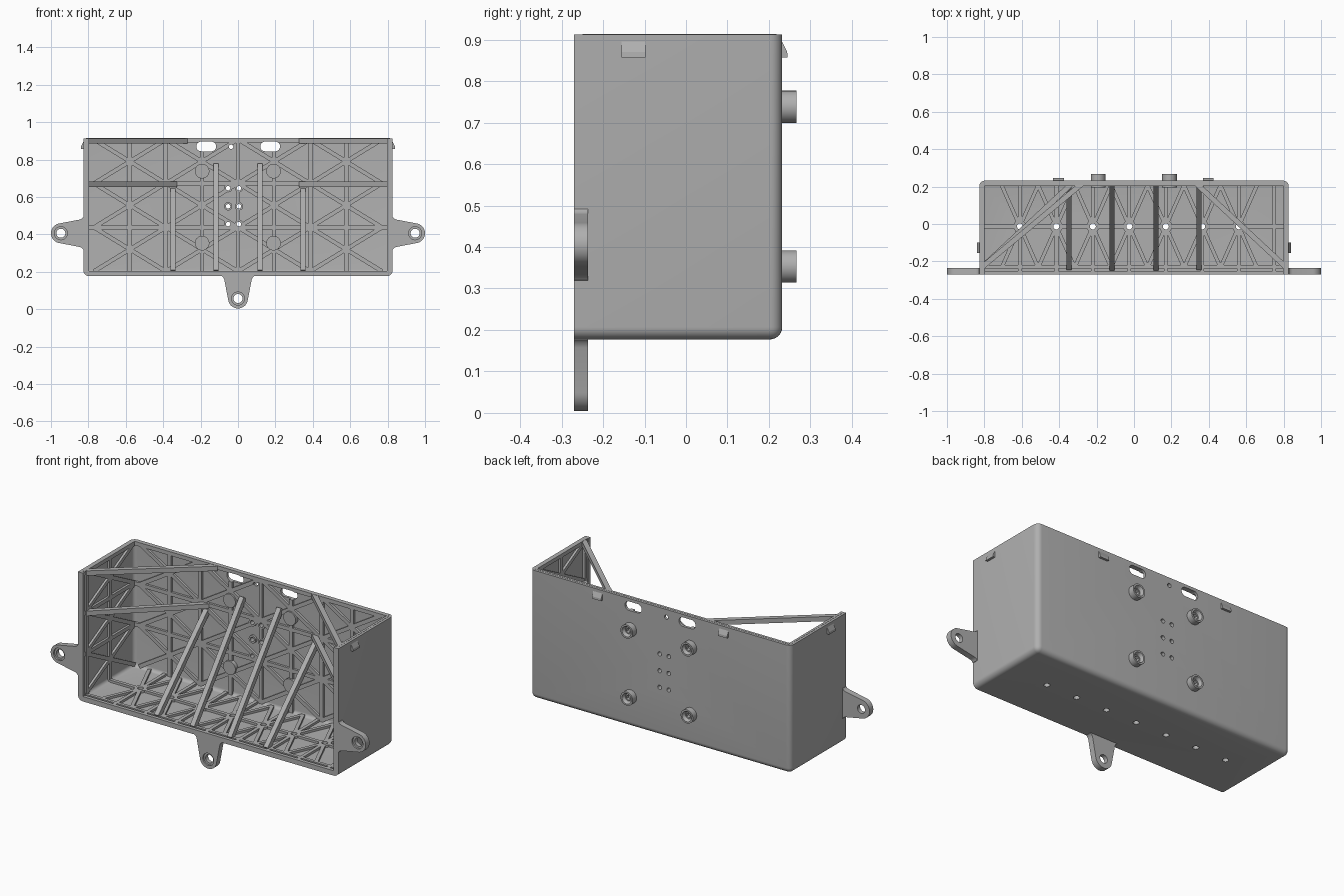
import bpy, bmesh, math
from mathutils import Matrix, Vector

if "Cube" in bpy.data.objects:
    bpy.data.objects.remove(bpy.data.objects["Cube"], do_unlink=True)

grey = bpy.data.materials.new("plain_grey")
grey.use_nodes = True
grey.diffuse_color = (0.43, 0.43, 0.43, 1)
grey.node_tree.nodes["Principled BSDF"].inputs["Base Color"].default_value = (0.43, 0.43, 0.43, 1)

X, Y, Z = Vector((1, 0, 0)), Vector((0, 1, 0)), Vector((0, 0, 1))
W, FRONT, BACK, LOW, TOP = 0.827, -0.27, 0.232, 0.177, 0.913
SKIN, RIB = 0.015, 0.014


def finish(name, bm):
    bmesh.ops.recalc_face_normals(bm, faces=bm.faces)
    me = bpy.data.meshes.new(name)
    bm.to_mesh(me)
    bm.free()
    ob = bpy.data.objects.new(name, me)
    bpy.context.collection.objects.link(ob)
    me.materials.append(grey)
    return ob


def box(bm, lo, hi):
    lo, hi = Vector(lo), Vector(hi)
    m = Matrix.Translation((lo + hi) / 2) @ Matrix.Diagonal((*(hi - lo), 1))
    return bmesh.ops.create_cube(bm, size=1, matrix=m)["verts"]


def beam(bm, p, q, normal, width, height):
    """Bar from p to q, its height measured along the normal."""
    p, q = Vector(p), Vector(q)
    d = (q - p).normalized()
    n = (normal - d * normal.dot(d)).normalized()
    m = Matrix((d * (q - p).length, d.cross(n) * width, n * height)).transposed().to_4x4()
    bmesh.ops.create_cube(bm, size=1, matrix=Matrix.Translation((p + q) / 2) @ m)


def rod(bm, p, q, r1, r2=None, sides=32):
    p, q = Vector(p), Vector(q)
    m = Matrix.Translation((p + q) / 2) @ (q - p).to_track_quat("Z", "Y").to_matrix().to_4x4()
    bmesh.ops.create_cone(bm, cap_ends=True, segments=sides, radius1=r1,
                          radius2=r1 if r2 is None else r2, depth=(q - p).length, matrix=m)


def cut(ob, cutter, self_cut=False):
    mod = ob.modifiers.new("cut", "BOOLEAN")
    mod.operation, mod.solver, mod.object = "DIFFERENCE", "EXACT", cutter
    mod.use_self = self_cut
    bpy.ops.object.select_all(action="DESELECT")
    bpy.context.view_layer.objects.active = ob
    ob.select_set(True)
    bpy.ops.object.modifier_apply(modifier=mod.name)


def smooth(ob):
    bpy.ops.object.select_all(action="DESELECT")
    bpy.context.view_layer.objects.active = ob
    ob.select_set(True)
    bpy.ops.object.shade_smooth_by_angle(angle=math.radians(35))


def rounded_block(name, lo, hi, radius):
    """Block with round bottom and rear edges, sharp at the front and top."""
    bm = bmesh.new()
    box(bm, lo, hi)
    mids = [(e, (e.verts[0].co + e.verts[1].co) / 2) for e in bm.edges]
    edges = [e for e, c in mids if c.y > lo[1] + 0.01 and
             (c.z < lo[2] + 0.01 or (c.y > hi[1] - 0.01 and c.z < hi[2] - 0.01))]
    bmesh.ops.bevel(bm, geom=edges, offset=radius, segments=6, profile=0.5, affect="EDGES")
    return finish(name, bm)


# Drill for every hole: floor, rear wall, cable slots
bm = bmesh.new()
floor_x = [-0.61 + 0.195 * i for i in range(7)]
for x in floor_x:
    rod(bm, (x, -0.013, 0.1), (x, -0.013, 0.25), 0.016, sides=20)
small_holes = [(-0.037, 0.868)] + [(x, z) for x in (-0.053, 0.005) for z in (0.455, 0.55, 0.647)]
for x, z in small_holes:
    rod(bm, (x, 0.1, z), (x, 0.3, z), 0.012, sides=20)
for s in (-0.17, 0.172):
    n0 = len(bm.verts)
    rod(bm, (s, 0.1, 0.87), (s, 0.3, 0.87), 0.026)
    bm.verts.ensure_lookup_table()
    for v in bm.verts[n0:]:
        v.co.x += math.copysign(0.027, v.co.x - s) if abs(v.co.x - s) > 1e-4 else 0.027
drill = finish("drill", bm)

# Open tray
tray = rounded_block("tray", (-W, FRONT, LOW), (W, BACK, TOP), 0.03)
cavity = rounded_block("cavity", (-W + SKIN, -0.4, LOW + SKIN), (W - SKIN, BACK - SKIN, 1.1), 0.02)
cut(tray, cavity)
cut(tray, drill)
smooth(tray)


def ribs(name, place, normal, size, us, vs, segments, width):
    """Raised ribs on one inner wall: border, straight ribs and diagonals."""
    (u0, u1), (v0, v1) = size
    lines = [((u, v0), (u, v1)) for u in us] + [((u0, v), (u1, v)) for v in vs] + segments
    bm = bmesh.new()
    for a, b in lines:
        beam(bm, place(*a), place(*b), normal, width, RIB)
    return bm


def clipped(nodes, run, rise, size):
    """Diagonals leaving each node, cut off at the wall limits."""
    (u0, u1), (v0, v1) = size
    out = []
    for u, v in nodes:
        for su in (-1, 1):
            for sv in (-1, 1):
                t = 1.0
                for c, d, lo, hi in ((u, su * run, u0, u1), (v, sv * rise, v0, v1)):
                    t = min(t, ((hi if d > 0 else lo) - c) / d)
                out.append(((u, v), (u + su * run * t, v + sv * rise * t)))
    return out


levels = (0.32, 0.555, 0.79)
inner_y, inner_x, inner_z = BACK - SKIN - RIB / 2 + 0.001, W - SKIN - RIB / 2 + 0.001, LOW + SKIN + RIB / 2 - 0.001

# Rear wall ribs
size = ((-0.805, 0.805), (0.195, 0.9))
nodes = [(x, z) for x in (-0.578, -0.193, 0.193, 0.578) for z in levels]
bm = ribs("rear", lambda u, v: (u, inner_y, v), Y, size, [i * 0.193 for i in range(-3, 4)],
          (0.437, 0.672, 0.903), clipped(nodes, 0.193, 0.118, size), 0.022)
for x, z in small_holes[1:]:
    rod(bm, (x, inner_y - RIB / 2, z), (x, inner_y + RIB / 2, z), 0.022, sides=20)
rear_ribs = finish("rear_wall_ribs", bm)
cut(rear_ribs, drill, True)

# Floor ribs with a ring round each hole
size = ((-0.805, 0.805), (-0.25, 0.21))
bm = ribs("floor", lambda u, v: (u, v, inner_z), Z, size, floor_x + [0.75], (-0.013,),
          clipped([(x, -0.013) for x in floor_x], 0.0975, 0.22, size), 0.02)
for x in floor_x:
    rod(bm, (x, -0.013, inner_z - RIB / 2), (x, -0.013, inner_z + RIB / 2), 0.034)
floor_ribs = finish("floor_ribs", bm)
cut(floor_ribs, drill, True)

# Side wall ribs
size = ((-0.25, 0.21), (0.195, 0.9))
for label, s in (("left", 1), ("right", -1)):
    bm = ribs("side", lambda u, v: (s * inner_x, u, v), X, size, (-0.013,), (0.437, 0.672, 0.903),
              clipped([(-0.013, z) for z in levels], 0.225, 0.118, size), 0.022)
    finish(label + "_wall_ribs", bm)

# Twin rails forming the grooved front rim
bm = bmesh.new()
for y0, y1 in ((FRONT, -0.25), (-0.238, -0.22)):
    box(bm, (-W + 0.01, y0, LOW + 0.01), (W - 0.01, y1, 0.205))
    for s in (-1, 1):
        a, b = sorted((s * (W - 0.01), s * 0.796))
        box(bm, (a, y0, LOW + 0.02), (b, y1, TOP))
finish("front_rim", bm)

# Sloping struts from the front rim to the rear wall
for i, (x, z) in enumerate(((-0.347, 0.635), (-0.118, 0.77), (0.118, 0.77), (0.347, 0.635))):
    bm = bmesh.new()
    beam(bm, (x, -0.236, 0.2), (x, 0.214, z), Z, 0.028, 0.03)
    finish("sloping_strut_%d" % (i + 1), bm)

# Level braces across the corners
for label, s, ends in (("left", 1, (0.335, 0.335)), ("right", -1, (0.28, 0.335))):
    for level, z, x in (("top", 0.899, ends[0]), ("middle", 0.668, ends[1])):
        bm = bmesh.new()
        beam(bm, (s * 0.806, -0.225, z), (s * x, 0.214, z), Z, 0.028, 0.027)
        finish("%s_%s_brace" % (label, level), bm)

# Mounting tabs with stepped screw holes
half = [(-0.014, 0.088), (0.002, 0.086), (0.008, 0.078), (0.02, 0.073)]
arc = [(0.12 + 0.053 * math.sin(t), 0.053 * math.cos(t))
       for t in (math.radians(8 + 164 * i / 20) for i in range(21))]
outline = half + arc + [(a, -b) for a, b in reversed(half)]
for label, base, out, side in (("left", (W, 0, 0.406), X, Z), ("right", (-W, 0, 0.406), -X, Z),
                               ("bottom", (0, 0, LOW), -Z, X)):
    base = Vector(base)
    bm = bmesh.new()
    face = bm.faces.new([bm.verts.new(base + out * a + side * b + Y * FRONT) for a, b in outline])
    top = bmesh.ops.extrude_face_region(bm, geom=[face])["geom"]
    bmesh.ops.translate(bm, vec=Y * 0.034, verts=[v for v in top if isinstance(v, bmesh.types.BMVert)])
    tab = finish(label + "_mounting_tab", bm)
    hole = base + out * 0.12
    for radius, depth in ((0.024, -0.2), (0.035, -0.26)):
        bm = bmesh.new()
        rod(bm, hole + Y * -0.3, hole + Y * depth, radius)
        tool = finish("tab_drill", bm)
        cut(tab, tool)
        bpy.data.objects.remove(tool, do_unlink=True)
    smooth(tab)

# Screw bosses through the rear wall, with a hexagon socket
for i, (x, z) in enumerate((x, z) for x in (-0.192, 0.19) for z in (0.353, 0.738)):
    bm = bmesh.new()
    rod(bm, (x, 0.195, z), (x, 0.267, z), 0.039)
    boss = finish("screw_boss_%d" % (i + 1), bm)
    for y0, r0, r1, n in ((0.25, 0.02, 0.03, 32), (0.22, 0.015, 0.015, 6)):
        bm = bmesh.new()
        rod(bm, (x, y0, z), (x, 0.268, z), r0, r1, n)
        tool = finish("boss_drill", bm)
        cut(boss, tool)
        bpy.data.objects.remove(tool, do_unlink=True)
    smooth(boss)

# Snap wedges near the top edge
for i, (base, out, side) in enumerate((((W, -0.127, 0), X, Y), ((-W, -0.127, 0), -X, Y),
                                       ((-0.403, BACK, 0), Y, X), ((0.397, BACK, 0), Y, X))):
    bm = bmesh.new()
    prof = ((-0.005, 0.857), (0.013, 0.857), (0.012, 0.87), (0, 0.895), (-0.005, 0.895))
    face = bm.faces.new([bm.verts.new(Vector(base) + out * a + side * -0.029 + Z * h) for a, h in prof])
    top = bmesh.ops.extrude_face_region(bm, geom=[face])["geom"]
    bmesh.ops.translate(bm, vec=side * 0.058, verts=[v for v in top if isinstance(v, bmesh.types.BMVert)])
    finish("snap_wedge_%d" % (i + 1), bm)

for helper in (drill, cavity):
    bpy.data.objects.remove(helper, do_unlink=True)
